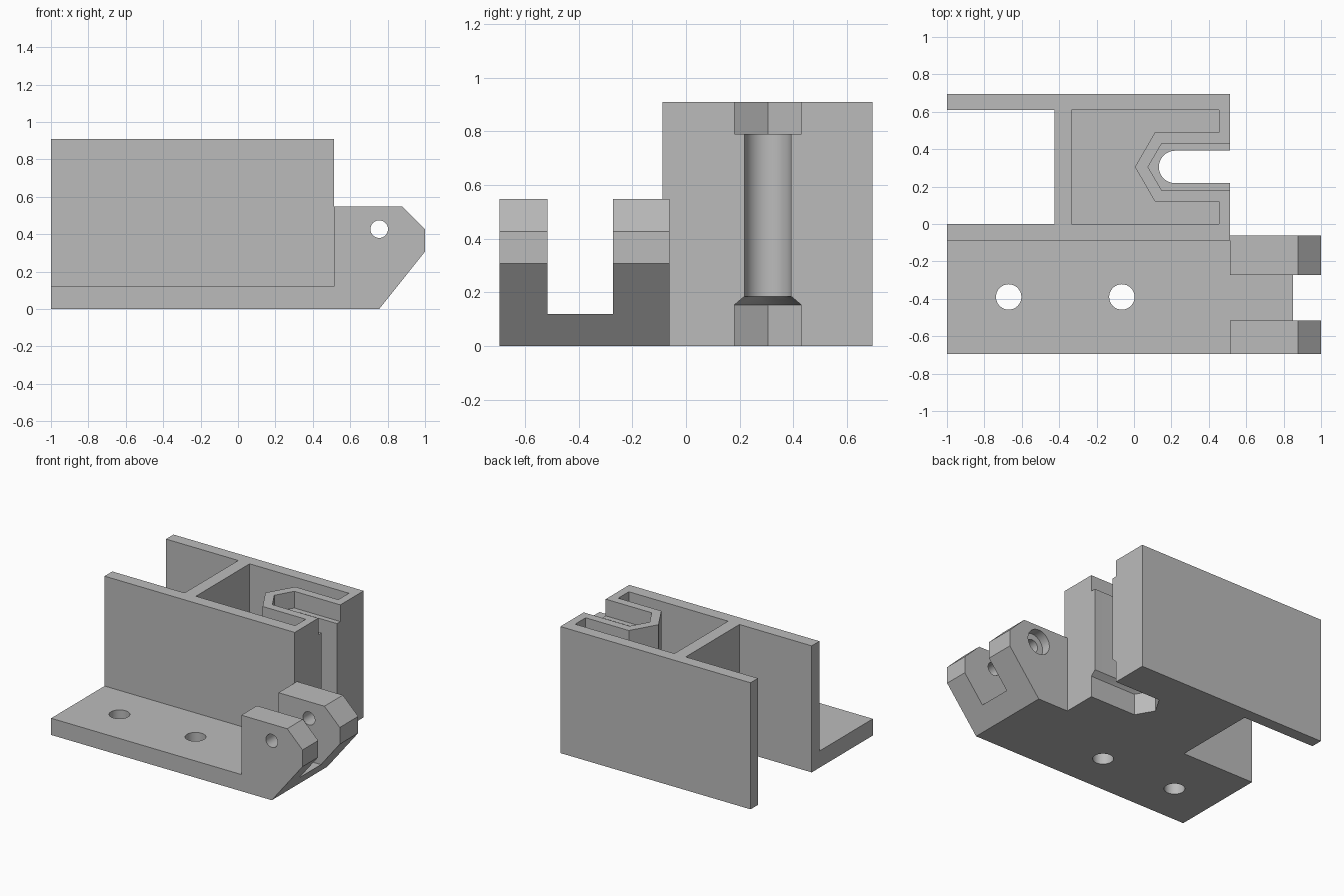
import bpy, bmesh
from math import cos, sin, pi, radians
from mathutils import Vector

if "Cube" in bpy.data.objects:
    bpy.data.objects.remove(bpy.data.objects["Cube"], do_unlink=True)

grey = bpy.data.materials.new("plain grey")
grey.use_nodes = True
grey.diffuse_color = (0.5, 0.5, 0.5, 1)
grey.node_tree.nodes["Principled BSDF"].inputs["Base Color"].default_value = (0.5, 0.5, 0.5, 1)


def finish(name, bm):
    bmesh.ops.recalc_face_normals(bm, faces=bm.faces)
    mesh = bpy.data.meshes.new(name)
    bm.to_mesh(mesh)
    bm.free()
    mesh.materials.append(grey)
    obj = bpy.data.objects.new(name, mesh)
    bpy.context.collection.objects.link(obj)
    return obj


def prism(name, outline, lo, hi, axis="z"):
    """Extrude an outline: (x, y) along z, or (x, z) along y."""
    bm = bmesh.new()
    place = (lambda a, b: (a, b, lo)) if axis == "z" else (lambda a, b: (a, lo, b))
    face = bm.faces.new([bm.verts.new(place(a, b)) for a, b in outline])
    moved = bmesh.ops.extrude_face_region(bm, geom=[face])["geom"]
    step = Vector((0, 0, hi - lo)) if axis == "z" else Vector((0, hi - lo, 0))
    bmesh.ops.translate(bm, vec=step, verts=[v for v in moved if isinstance(v, bmesh.types.BMVert)])
    return finish(name, bm)


def hull(name, points):
    bm = bmesh.new()
    for p in points:
        bm.verts.new(p)
    bmesh.ops.convex_hull(bm, input=bm.verts)
    bmesh.ops.dissolve_limit(bm, angle_limit=0.001, verts=bm.verts, edges=bm.edges)
    return finish(name, bm)


def rect(x0, x1, y0, y1):
    return [(x0, y0), (x1, y0), (x1, y1), (x0, y1)]


def circle(cx, cy, r, n=32):
    return [(cx + r * cos(2 * pi * i / n), cy + r * sin(2 * pi * i / n)) for i in range(n)]


def carve(obj, cutters):
    bpy.context.view_layer.objects.active = obj
    for cutter in cutters:
        cutter.hide_render = True
        mod = obj.modifiers.new("cut", "BOOLEAN")
        mod.operation, mod.solver, mod.object = "DIFFERENCE", "EXACT", cutter
        bpy.ops.object.modifier_apply(modifier=mod.name)
        bpy.data.objects.remove(cutter, do_unlink=True)
    bpy.ops.object.select_all(action="DESELECT")
    obj.select_set(True)
    bpy.ops.object.shade_smooth_by_angle(angle=radians(30))


END, TOP, FLOOR = 0.513, 0.91, 0.12
FRONT, BACK = -0.695, 0.695
MID = 0.305          # centre line of the bolt slot
PAST = 0.7           # cutters run out past the open end

# Channel body: two long walls, a cross wall and a pocket with a bolt slot
body = prism("channel_body", rect(-1, END, -0.088, BACK), 0, TOP)
rear_bay = prism("rear_bay_cutter", rect(-1.2, -0.425, 0, 0.61), -0.1, 1.1)
pocket = prism("pocket_cutter", [
    (-0.335, 0), (0.455, 0), (0.455, 0.12), (0.112, 0.12), (0.005, MID),
    (0.112, 0.49), (0.455, 0.49), (0.455, 0.61), (-0.335, 0.61)], FLOOR, 1.1)

# Bolt slot: hexagonal seats above and below, joined by a round-ended slot
seat = [(PAST, MID - 0.125), (0.148, MID - 0.125), (0.075, MID),
        (0.148, MID + 0.125), (PAST, MID + 0.125)]
arc = [pi / 2 + pi * i / 16 for i in range(17)]
slot = [(0.22 + 0.087 * cos(a), MID + 0.087 * sin(a)) for a in arc]
slot += [(PAST, MID - 0.087), (PAST, MID + 0.087)]
top_seat = prism("top_seat_cutter", seat, 0.79, 1.1)
bottom_seat = hull("bottom_seat_cutter",
                   [(x, y, z) for x, y in seat for z in (-0.1, 0.153)]
                   + [(x, y, 0.185) for x, y in slot])
bolt_slot = prism("bolt_slot_cutter", slot, 0.1, 1.0)
carve(body, [rear_bay, pocket, top_seat, bottom_seat, bolt_slot])

# Mounting flange with two screw holes
flange = prism("mounting_flange", rect(-1, END, FRONT, -0.088), 0, FLOOR)
carve(flange, [prism("screw_hole_cutter", circle(x, -0.39, 0.068), -0.1, 0.3)
               for x in (-0.67, -0.065)])

# Hinge bracket: two chamfered lugs with a pin hole and a recess at the back
bracket = prism("hinge_bracket", [
    (END, 0), (0.755, 0), (1, 0.307), (1, 0.427), (0.878, 0.547), (END, 0.547)],
    FRONT, -0.062, "y")
gap = prism("lug_gap_cutter", rect(END - 0.1, 1.2, -0.517, -0.272), FLOOR, 1)
pin = prism("pin_hole_cutter", circle(0.755, 0.427, 0.047), -0.8, 0.1, "y")
recess = prism("pin_recess_cutter", circle(0.755, 0.427, 0.09), -0.13, 0.1, "y")
carve(bracket, [gap, pin, recess])
